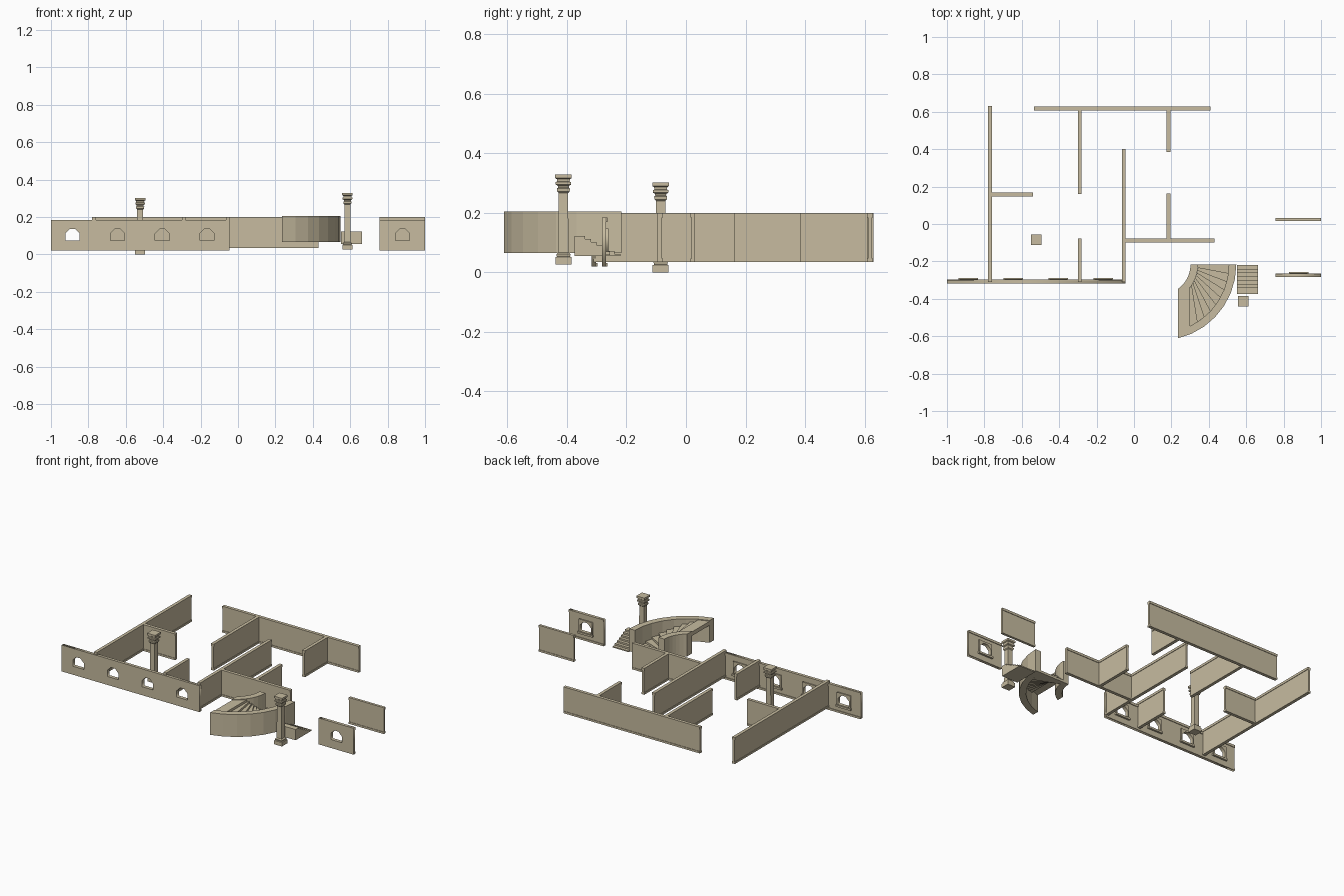
import bpy, bmesh, math
from mathutils import Vector

if "Cube" in bpy.data.objects:
    bpy.data.objects.remove(bpy.data.objects["Cube"])

SAND = (0.57, 0.50, 0.35, 1)
stone = bpy.data.materials.new("sandstone")
stone.use_nodes = True
stone.diffuse_color = SAND
stone.node_tree.nodes["Principled BSDF"].inputs["Base Color"].default_value = SAND


def add_object(name, mesh):
    mesh.materials.clear()
    mesh.materials.append(stone)
    ob = bpy.data.objects.new(name, mesh)
    bpy.context.collection.objects.link(ob)
    return ob


def finish(name, bm):
    bmesh.ops.recalc_face_normals(bm, faces=bm.faces)
    mesh = bpy.data.meshes.new(name)
    bm.to_mesh(mesh)
    bm.free()
    return add_object(name, mesh)


def add_prism(bm, pts, offset):
    face = bm.faces.new([bm.verts.new(p) for p in pts])
    new = bmesh.ops.extrude_face_region(bm, geom=[face])["geom"]
    verts = [v for v in new if isinstance(v, bmesh.types.BMVert)]
    bmesh.ops.translate(bm, verts=verts, vec=Vector(offset))


def add_box(bm, x0, x1, y0, y1, z0, z1):
    add_prism(bm, [(x0, y0, z0), (x1, y0, z0), (x1, y1, z0), (x0, y1, z0)], (0, 0, z1 - z0))


# Plain walls: a thin core with a wider foot and cap moulding
FOOT, CAP, LOW, HIGH = 0.012, 0.015, 0.035, 0.20


def wall(name, x0, x1, y0, y1, inset=0.003):
    bm = bmesh.new()
    ix, iy = (inset, 0) if x1 - x0 < y1 - y0 else (0, inset)
    add_box(bm, x0, x1, y0, y1, LOW, LOW + FOOT)
    add_box(bm, x0 + ix, x1 - ix, y0 + iy, y1 - iy, LOW + FOOT, HIGH - CAP)
    add_box(bm, x0, x1, y0, y1, HIGH - CAP, HIGH)
    finish(name, bm)


def wall_x(name, x0, x1, y, half=0.010):
    wall(name, x0, x1, y - half, y + half)


def wall_y(name, x, y0, y1, half=0.010):
    wall(name, x - half, x + half, y0, y1)


wall_x("back_wall", -0.535, 0.41, 0.618)
wall_x("left_room_partition", -0.76, -0.54, 0.158)
wall_x("hall_wall", -0.05, 0.43, -0.088)
wall_x("detached_back_panel", 0.757, 1.0, 0.023, 0.008)
wall_y("left_wall", -0.77, -0.31, 0.63)
wall_y("rear_partition", -0.29, 0.16, 0.61)
wall_y("front_partition", -0.29, -0.31, -0.078)
wall_y("middle_wall", -0.055, -0.31, 0.40)
wall_y("right_partition_front", 0.185, -0.08, 0.163)
wall_y("right_partition_rear", 0.185, 0.385, 0.61)


# Walls with pointed window openings, cut from flat outlines
def opening(cx):
    return [(cx - 0.038, 0.073), (cx + 0.038, 0.073), (cx + 0.038, 0.112),
            (cx + 0.014, 0.136), (cx - 0.014, 0.136), (cx - 0.038, 0.112)]


def rect(x0, x1, z0, z1):
    return [(x0, z0), (x1, z0), (x1, z1), (x0, z1)]


def pierced_plate(name, outline, holes, y0, y1):
    cu = bpy.data.curves.new(name, 'CURVE')
    cu.dimensions, cu.fill_mode = '2D', 'BOTH'
    cu.extrude = (y1 - y0) / 2
    for pts in [outline] + holes:
        sp = cu.splines.new('POLY')
        sp.points.add(len(pts) - 1)
        for p, (x, z) in zip(sp.points, pts):
            p.co = (x, z, 0, 1)
        sp.use_cyclic_u = True
    tmp = bpy.data.objects.new("outline", cu)
    bpy.context.collection.objects.link(tmp)
    dg = bpy.context.evaluated_depsgraph_get()
    mesh = bpy.data.meshes.new_from_object(tmp.evaluated_get(dg))
    bpy.data.objects.remove(tmp)
    ob = add_object(name, mesh)
    ob.rotation_euler.x = math.pi / 2
    ob.location.y = (y0 + y1) / 2


def window_wall(name, x0, x1, y0, y1, centres):
    z0, z1 = 0.02, 0.185
    pierced_plate(name, rect(x0, x1, z0, z1), [opening(c) for c in centres], y0, y1)
    bm = bmesh.new()
    add_box(bm, x0, x1, y1, y1 + 0.004, z0, z0 + FOOT)
    add_box(bm, x0, x1, y1, y1 + 0.004, z1 - CAP, z1)
    for c in centres:
        add_box(bm, c - 0.052, c + 0.052, y1, y1 + 0.012, 0.058, 0.070)
    finish(name + "_mouldings", bm)
    for c in centres:
        pierced_plate(name + "_window_frame", rect(c - 0.047, c + 0.047, 0.070, 0.148),
                      [opening(c)], y1, y1 + 0.007)


window_wall("front_wall", -1.0, -0.045, -0.317, -0.302, [-0.885, -0.645, -0.405, -0.165])
window_wall("detached_front_panel", 0.757, 1.0, -0.283, -0.268, [0.88])

# Columns: stacked square blocks and tapered mouldings (height, half width)
COLUMN = [(0, 0.027), (0.024, 0.027), (0.026, 0.022), (0.034, 0.024), (0.04, 0.017),
          (0.21, 0.016), (0.24, 0.016), (0.245, 0.021), (0.255, 0.022), (0.258, 0.018),
          (0.264, 0.019), (0.268, 0.026), (0.276, 0.026), (0.278, 0.021),
          (0.286, 0.022), (0.29, 0.028), (0.302, 0.028)]


def column(name, x, y, z):
    bm = bmesh.new()
    rings = [[bm.verts.new((x + sx * w, y + sy * w, z + h))
              for sx, sy in ((-1, -1), (1, -1), (1, 1), (-1, 1))] for h, w in COLUMN]
    for a, b in zip(rings, rings[1:]):
        for i in range(4):
            j = (i + 1) % 4
            bm.faces.new((a[i], a[j], b[j], b[i]))
    bm.faces.new(rings[0])
    bm.faces.new(rings[-1])
    finish(name, bm)


column("left_room_column", -0.523, -0.085, 0.0)
column("stair_column", 0.585, -0.412, 0.027)

# Curved staircase: two curved parapets, fanned treads, top landing
CX, CY, END, NOSE = 0.142, -0.217, 0.235, 0.30
R_OUT, R_TREAD, R_CORE, R_IN = 0.405, 0.365, 0.20, 0.16


def arc_point(r, a, z):
    return (CX + r * math.cos(a), CY - r * math.sin(a), z)


def limit(r, x):
    return math.acos((x - CX) / r)


def band(r0, r1, a0, a1, z, n):
    # a0 and a1 give the start and end angle at a radius
    def run(r):
        s, e = a0(r), a1(r)
        return [arc_point(r, s + (e - s) * i / n, z) for i in range(n + 1)]
    return run(r1) + run(r0)[::-1]


def zero(r):
    return 0.0


def to_end(r):
    return limit(r, END)


def to_nose(r):
    return limit(r, NOSE)


for name, r0, r1 in (("outer_parapet", R_TREAD, R_OUT), ("inner_parapet", R_IN, R_CORE)):
    bm = bmesh.new()
    add_prism(bm, band(r0, r1, zero, to_end, 0.065, 7), (0, 0, 0.14))
    finish(name, bm)

bm = bmesh.new()
STEPS = 9
for k in range(STEPS):
    top = 0.08 + 0.105 * k / (STEPS - 1)
    base = max(0.065, top - 0.028)
    start = lambda r: to_nose(r) * k / STEPS
    stop = lambda r: to_nose(r) * (k + 1) / STEPS
    add_prism(bm, band(R_CORE, R_TREAD, start, stop, base, 1), (0, 0, top - base))
finish("curved_treads", bm)

bm = bmesh.new()
add_prism(bm, band(R_CORE, R_TREAD, to_nose, to_end, 0.175, 2), (0, 0, 0.025))
finish("stair_landing", bm)

# Straight flight: one stepped side profile pushed across its width
X0, X1, FRONT, BACK, BASE = 0.55, 0.662, -0.375, -0.22, 0.055
profile = [(FRONT, BASE), (FRONT, 0.122)]
y, z, n = -0.34, 0.122, 6
for i in range(n):
    profile += [(y, z), (y, z - 0.01)]
    y, z = y + (BACK + 0.34) / n, z - 0.01
profile += [(BACK, z), (BACK, BASE)]
bm = bmesh.new()
add_prism(bm, [(X0, py, pz) for py, pz in profile], (X1 - X0, 0, 0))
finish("straight_steps", bm)
